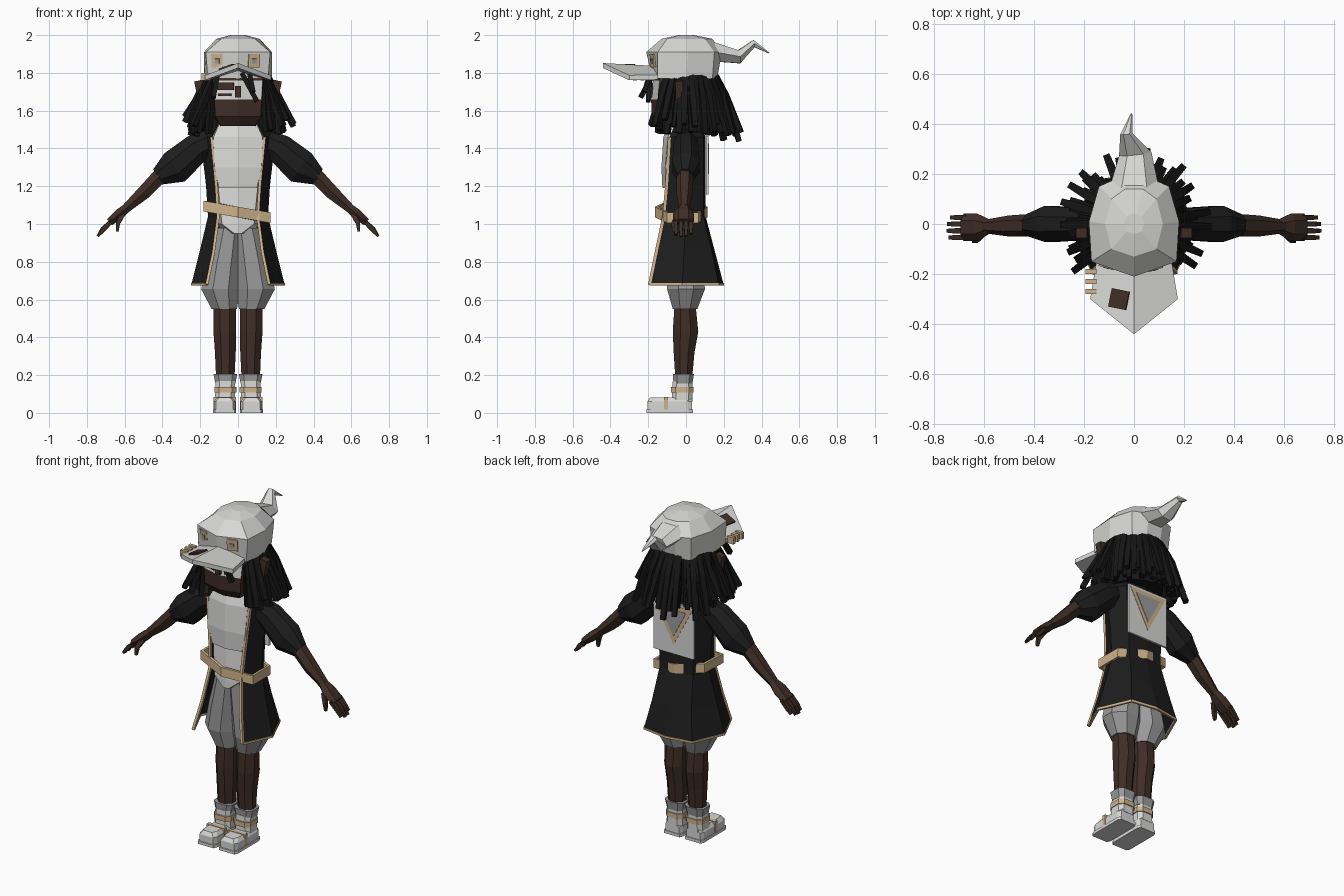
import bpy, bmesh, math, random
from mathutils import Vector, Euler

if "Cube" in bpy.data.objects:
    bpy.data.objects.remove(bpy.data.objects["Cube"])

random.seed(4)


def material(name, r, g, b):
    m = bpy.data.materials.new(name)
    m.diffuse_color = (r, g, b, 1)
    m.use_nodes = True
    m.node_tree.nodes["Principled BSDF"].inputs["Base Color"].default_value = m.diffuse_color
    return m


BLACK = material("black_cloth", .012, .012, .012)
HAIR = material("black_hair", .008, .008, .008)
BROWN = material("brown_skin", .05, .027, .019)
WHITE = material("off_white", .68, .68, .67)
GREY = material("grey_cloth", .33, .33, .33)
TAN = material("tan_trim", .62, .45, .26)


def finish(name, bm, mat):
    bmesh.ops.recalc_face_normals(bm, faces=bm.faces)
    me = bpy.data.meshes.new(name)
    bm.to_mesh(me)
    bm.free()
    me.materials.append(mat)
    ob = bpy.data.objects.new(name, me)
    bpy.context.collection.objects.link(ob)
    return ob


def loft(name, rings, mat, closed=True, cap=True):
    bm = bmesh.new()
    vs = [[bm.verts.new(p) for p in r] for r in rings]
    n = len(rings[0])
    for a, b in zip(vs, vs[1:]):
        for i in range(n if closed else n - 1):
            j = (i + 1) % n
            bm.faces.new((a[i], a[j], b[j], b[i]))
    if cap:
        bm.faces.new(vs[0])
        bm.faces.new(vs[-1])
    return finish(name, bm, mat)


def sym(z, *half):
    """Ring at height z from its right half, listed front to back."""
    left = [(-x, y) for x, y in reversed(half) if x > 0]
    return [(x, y, z) for x, y in list(half) + left]


def tube(name, pts, radii, mat, sides=6, ref=(0, 1, 0)):
    """Tube along points; each radius is (across, along ref)."""
    pts = [Vector(p) for p in pts]
    rings = []
    for i, p in enumerate(pts):
        t = (pts[min(i + 1, len(pts) - 1)] - pts[max(i - 1, 0)]).normalized()
        u = t.cross(Vector(ref)).normalized()
        v = u.cross(t)
        r = radii[i] if isinstance(radii[i], tuple) else (radii[i],) * 2
        angs = [2 * math.pi * (k + .5) / sides for k in range(sides)]
        rings.append([p + u * r[0] * math.cos(a) + v * r[1] * math.sin(a) for a in angs])
    return loft(name, rings, mat)


def box(name, c, size, mat, rot=(0, 0, 0)):
    bm = bmesh.new()
    bmesh.ops.create_cube(bm, size=1)
    bmesh.ops.scale(bm, vec=size, verts=bm.verts)
    bmesh.ops.rotate(bm, matrix=Euler(rot).to_matrix(), verts=bm.verts)
    bmesh.ops.translate(bm, vec=c, verts=bm.verts)
    return finish(name, bm, mat)


def thicken(ob, t):
    m = ob.modifiers.new("thickness", "SOLIDIFY")
    m.thickness = t
    m.offset = 0


# Cap crown, curled tail and peaked brim
loft("cap_crown", [
    sym(1.77, (0, -.18), (.16, -.15), (.18, 0), (.13, .14), (.05, .165)),
    sym(1.91, (0, -.21), (.17, -.15), (.18, .01), (.14, .15), (.05, .19)),
    sym(1.98, (0, -.13), (.09, -.1), (.115, 0), (.09, .1), (.035, .14)),
    sym(2.0, (0, -.04), (.03, -.03), (.04, 0), (.03, .03), (.01, .04))], WHITE)
tube("cap_tail", [(0, .1, 1.92), (.005, .28, 1.885), (-.03, .36, 1.955), (-.01, .44, 1.905)],
     [(.065, .11), (.04, .065), (.022, .025), .003], WHITE, 6, (1, 0, 0))
brim = [(0, -.18, 1.838), (.15, -.15, 1.79), (.175, -.3, 1.787), (0, -.44, 1.852),
        (-.175, -.3, 1.787), (-.15, -.15, 1.79)]
bm = bmesh.new()
layers = [[bm.verts.new((x, y, z - d)) for x, y, z in brim] for d in (0, .026)]
for top in layers:
    bm.faces.new((top[0], top[1], top[2], top[3]))
    bm.faces.new((top[0], top[3], top[4], top[5]))
for i in range(6):
    j = (i + 1) % 6
    bm.faces.new((layers[0][i], layers[0][j], layers[1][j], layers[1][i]))
finish("cap_brim", bm, WHITE)
box("brim_patch", (-.06, -.3, 1.83), (.075, .075, .009), BROWN, (0, -.34, -.2))
for y in (-.19, -.23, -.27):
    box("brim_ring", (-.172, y, 1.78), (.045, .02, .04), TAN)
for x, y, s in ((-.11, -.168, -1), (.085, -.176, 1)):
    box("cap_eye", (x, y, 1.865), (.062, .009, .07), TAN, (.1, 0, s * .3))
    box("cap_pupil", (x, y - .004, 1.862), (.024, .009, .026), GREY, (.1, 0, s * .3))

# Head, with a pale painted band across the front
head = loft("head", [
    sym(1.52, (0, -.14), (.09, -.12), (.1, -.02), (.08, .1), (0, .12)),
    sym(1.57, (0, -.18), (.12, -.15), (.135, 0), (.1, .12), (0, .14)),
    sym(1.66, (0, -.185), (.125, -.15), (.145, 0), (.11, .13), (0, .15)),
    sym(1.76, (0, -.175), (.13, -.14), (.155, 0), (.12, .14), (0, .155)),
    sym(1.8, (0, -.165), (.13, -.13), (.15, 0), (.12, .13), (0, .15))], BROWN)
head.data.materials.append(WHITE)
for f in head.data.polygons:
    if f.normal.y < -.8 and 1.67 < f.center.z < 1.75:
        f.material_index = 1
box("brow_paint", (-.07, -.166, 1.73), (.1, .009, .04), BROWN, (0, 0, -.27))
box("cheek_paint", (-.07, -.167, 1.685), (.07, .009, .014), BROWN, (0, 0, -.27))
box("nose", (0, -.185, 1.7), (.03, .03, .06), BROWN)
tube("neck", [(0, 0, 1.42), (0, 0, 1.55)], [.07, .065], BROWN, 8)
loft("collar", [sym(1.515, (0, -.085), (.1, -.065), (.11, 0), (.08, .06), (0, .07)),
                sym(1.53, (0, -.085), (.1, -.065), (.11, 0), (.08, .06), (0, .07))], TAN)

# Hair: inner shell and layers of hanging locks
loft("hair_base", [
    [(r * math.sin(math.radians(a)), -r * math.cos(math.radians(a)), z) for a in range(75, 286, 21)]
    for z, r in ((1.79, .165), (1.65, .175), (1.5, .16))], HAIR)
for layer, (count, flare, low) in enumerate(((30, .0, 1.49), (26, .035, 1.5), (16, .07, 1.54))):
    for k in range(count):
        a = math.radians(52 + 256 * k / (count - 1) + random.uniform(-4, 4))
        d = Vector((math.sin(a), -math.cos(a), 0))
        r = .205 + flare + random.uniform(-.01, .025)
        drop = low + random.uniform(-.025, .04)
        if layer == 2 and d.y > .5:
            drop -= .08
        tube("hair_lock", [d * .16 + Vector((0, 0, 1.785)), d * (.185 + flare * .4) + Vector((0, 0, 1.68)),
                           d * r + Vector((0, 0, drop))], [.02, .024, .019], HAIR, 4, (-d.y, d.x, 0))
for p, q in (((.02, -.19, 1.8), (.1, -.2, 1.65)), ((.06, -.19, 1.8), (.08, -.22, 1.7)),
             ((-.11, -.18, 1.78), (-.13, -.24, 1.67))):
    tube("front_lock", [p, q], [.018, .018], HAIR, 4)

# Coat: rows from hem to neck, open at the front
coat_half = [
    (.68, ((.165, -.19), (.243, -.02), (.16, .17), (0, .195))),
    (.85, ((.13, -.155), (.2, -.01), (.13, .135), (0, .15))),
    (1.04, ((.105, -.115), (.155, 0), (.11, .09), (0, .1))),
    (1.2, ((.115, -.1), (.165, 0), (.115, .09), (0, .1))),
    (1.46, ((.14, -.085), (.195, 0), (.13, .09), (0, .1))),
    (1.54, ((.1, -.05), (.12, 0), (.08, .06), (0, .07)))]
rows = [[(x, y, z) for x, y in h] + [(-x, y, z) for x, y in h[-2::-1]] for z, h in coat_half]
thicken(loft("coat", rows, BLACK, closed=False, cap=False), .008)
for s in (-1, 1):
    edge = [(s * h[0][0], h[0][1] - .003, z) for z, h in coat_half[:-1]]
    tube("coat_front_trim", edge, [.011] * len(edge), TAN, 4, (1, 0, 0))
tube("coat_hem_trim", rows[0], [.009] * 7, TAN, 4, (0, 0, 1))

# Back banner with inverted triangle emblem
box("back_banner", (0, .112, 1.31), (.27, .012, .31), WHITE)
for name, w, t, y, mat in (("banner_emblem_rim", .125, 1.45, .12, TAN), ("banner_emblem", .085, 1.425, .123, GREY)):
    tri = [(-w, t), (w, t), (0, t - w * 1.9)]
    loft(name, [[(x, yy, z) for x, z in tri] for yy in (y - .006, y)], mat)

# Shirt and longer undershirt
loft("shirt", [
    sym(1.19, (0, -.125), (.1, -.105), (.115, 0), (.09, .07), (0, .08)),
    sym(1.3, (0, -.13), (.125, -.11), (.14, 0), (.1, .08), (0, .085)),
    sym(1.46, (0, -.12), (.13, -.095), (.14, 0), (.1, .08), (0, .085)),
    sym(1.55, (0, -.09), (.09, -.07), (.1, 0), (.07, .05), (0, .06))], WHITE)
loft("undershirt", [
    sym(.95, (0, -.125), (.02, -.12), (.08, 0), (.06, .06), (0, .07)),
    sym(1.0, (0, -.125), (.085, -.105), (.11, 0), (.08, .07), (0, .08)),
    sym(1.2, (0, -.11), (.105, -.09), (.115, 0), (.09, .07), (0, .08))], WHITE)

# Tilted belt
plan = [(0, -.155), (.165, -.095), (.165, .06), (0, .105), (-.165, .06), (-.175, -.095)]
thicken(loft("belt", [[(x, y, 1.063 - .18 * x + dz) for x, y in plan] for dz in (-.028, .028)],
             TAN, cap=False), .018)

for s in (-1, 1):
    def side(z, x0, x1, y0, y1, c=.3):
        """Chamfered rectangle ring on one side of the body."""
        dx, dy = (x1 - x0) * c, (y1 - y0) * c
        return [(s * x, y, z) for x, y in (
            (x0 + dx, y0), (x1 - dx, y0), (x1, y0 + dy), (x1, y1 - dy),
            (x1 - dx, y1), (x0 + dx, y1), (x0, y1 - dy), (x0, y0 + dy))]

    # Shorts and legs
    loft("shorts_leg", [side(.55, .005, .14, -.07, .06), side(.655, -.01, .195, -.1, .1),
                        side(.8, -.02, .165, -.1, .09), side(.98, -.03, .12, -.095, .08)], GREY)
    loft("leg", [side(.16, .02, .115, -.055, .03), side(.32, .012, .122, -.065, .045),
                 side(.43, .01, .13, -.07, .065), side(.58, .01, .13, -.06, .05)], BROWN)
    # Shoes with bands
    loft("shoe_sole", [side(0, .01, .132, -.21, .036, .08), side(.018, .01, .132, -.21, .036, .08)], WHITE)
    loft("shoe", [side(.015, .014, .127, -.205, .032, .1), side(.06, .014, .127, -.205, .032, .1),
                  side(.082, .03, .112, -.19, .03, .15)], WHITE)
    loft("shoe_shaft", [side(.06, .015, .122, -.075, .034, .2), side(.17, .015, .118, -.07, .034, .2)], WHITE)
    loft("ankle_band", [side(z, .009, .124, -.08, .04, .2) for z in (.108, .138)], TAN)
    loft("sock_cuff", [side(.155, .014, .12, -.066, .034, .2), side(.205, .004, .13, -.07, .042, .2)], GREY)
    box("toe_strap", (s * .0705, -.105, .045), (.119, .022, .08), TAN)
    # Ears
    box("ear", (s * .2, -.035, 1.71), (.045, .04, .1), BROWN, (0, s * .2, 0))
    # Arms and hands
    tube("sleeve", [(s * .15, 0, 1.435), (s * .22, 0, 1.4), (s * .335, 0, 1.3), (s * .425, -.005, 1.25)],
         [(.07, .06), (.085, .07), (.1, .078), (.05, .045)], BLACK, 8)
    tube("forearm", [(s * .4, -.005, 1.27), (s * .5, -.008, 1.165), (s * .59, -.01, 1.085)],
         [.046, .042, .028], BROWN)
    tube("palm", [(s * .58, -.01, 1.093), (s * .625, -.013, 1.055), (s * .68, -.013, 1.01)],
         [(.025, .03), (.032, .055), (.024, .055)], BROWN)
    for y, n in ((-.054, 0), (-.027, .008), (0, .006), (.026, -.006)):
        tube("finger", [(s * .665, y, 1.02), (s * (.71 + n), y, .975), (s * (.735 + n), y, .942 - n)],
             [.015, .014, .01], BROWN, 4)
    tube("thumb", [(s * .61, -.04, 1.05), (s * .635, -.065, 1.005), (s * .64, -.068, .96)],
         [.018, .016, .01], BROWN, 4)
